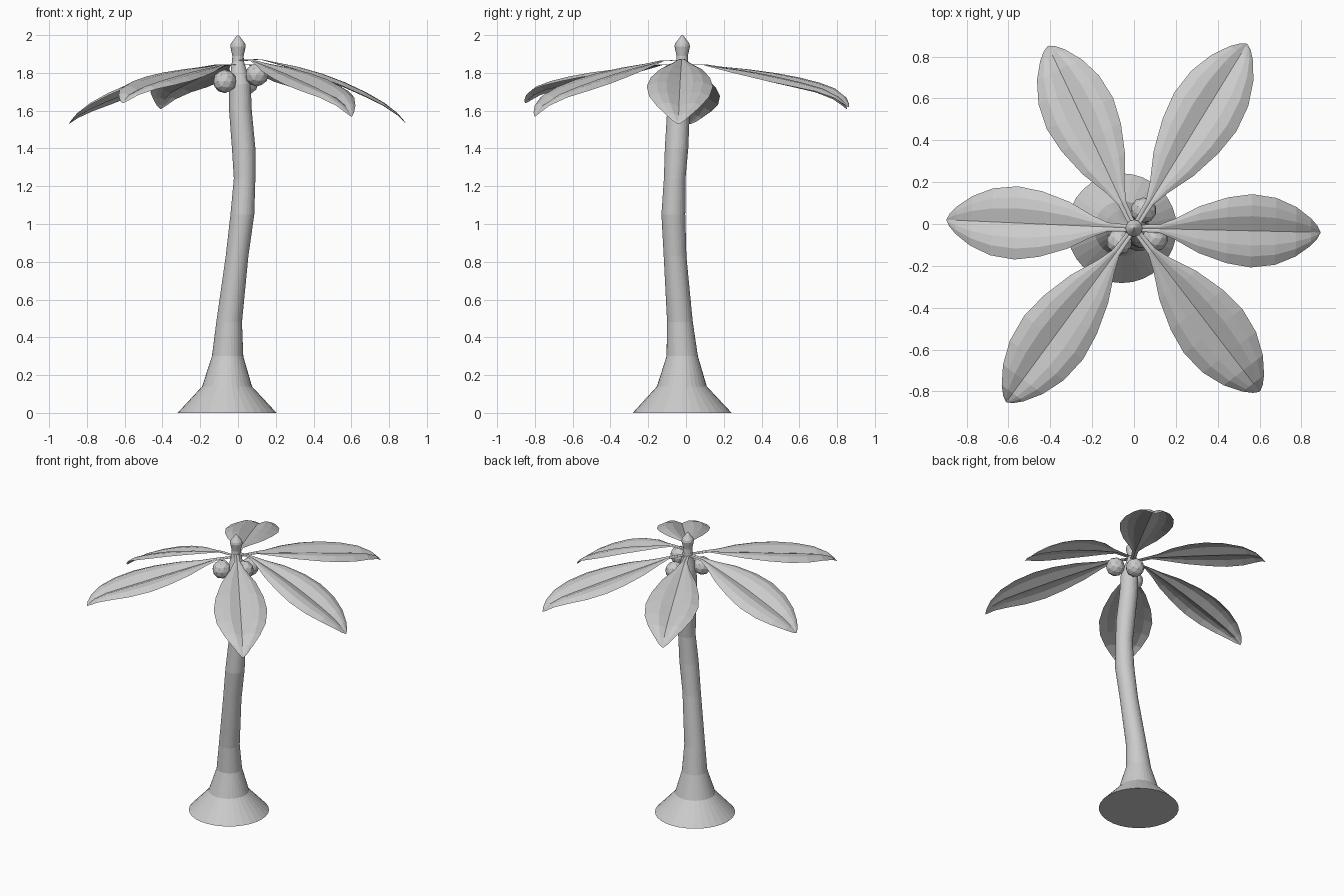
import bpy, bmesh, math
from mathutils import Vector

cube = bpy.data.objects.get("Cube")
if cube:
    bpy.data.objects.remove(cube, do_unlink=True)

grey = bpy.data.materials.new("light_grey")
grey.use_nodes = True
grey.diffuse_color = (0.6, 0.6, 0.6, 1)
grey.node_tree.nodes["Principled BSDF"].inputs["Base Color"].default_value = (0.6, 0.6, 0.6, 1)


def make_object(name, bm):
    mesh = bpy.data.meshes.new(name)
    bm.to_mesh(mesh)
    bm.free()
    mesh.materials.append(grey)
    obj = bpy.data.objects.new(name, mesh)
    bpy.context.collection.objects.link(obj)
    return obj


def bridge_rows(bm, rows, closed):
    for a, b in zip(rows, rows[1:]):
        n = len(a)
        for i in range(n if closed else n - 1):
            j = (i + 1) % n
            bm.faces.new((a[i], a[j], b[j], b[i]))


def stacked_rings(name, rings, sides):
    """Closed tube through rings given as (x, y, z, radius)."""
    bm = bmesh.new()
    rows = []
    for x, y, z, r in rings:
        angles = [math.tau * i / sides for i in range(sides)]
        rows.append([bm.verts.new((x + r * math.cos(a), y + r * math.sin(a), z)) for a in angles])
    bridge_rows(bm, rows, True)
    bm.faces.new(rows[0][::-1])
    bm.faces.new(rows[-1])
    return make_object(name, bm)


# Leaning trunk with flared foot
stacked_rings("trunk", [
    (-0.058, -0.02, 0, 0.262), (-0.058, -0.022, 0.14, 0.132), (-0.055, -0.02, 0.3, 0.083),
    (-0.047, -0.032, 0.48, 0.068), (-0.005, -0.058, 0.83, 0.06), (0.023, -0.067, 1.05, 0.063),
    (0.035, -0.06, 1.24, 0.057), (0.03, -0.05, 1.4, 0.062), (0.013, -0.04, 1.6, 0.06),
    (0.01, -0.035, 1.74, 0.057), (0.0, -0.02, 1.86, 0.032)], 32)

# Pointed bud at the top
stacked_rings("crown_bud", [
    (0, -0.02, 1.84, 0.032), (0, -0.02, 1.89, 0.03), (0, -0.02, 1.94, 0.041),
    (0, -0.02, 1.955, 0.038), (0, -0.02, 1.99, 0.012), (0, -0.02, 2.0, 0.003)], 16)

# Faceted nuts
for i, centre in enumerate([(-0.07, -0.085, 1.755), (0.1, -0.07, 1.79), (0.045, 0.065, 1.745)]):
    bm = bmesh.new()
    bmesh.ops.create_icosphere(bm, subdivisions=2, radius=0.062)
    bmesh.ops.translate(bm, verts=bm.verts, vec=centre)
    make_object(f"nut_{i + 1}", bm)

# Leaf outline: (distance along, half width)
OUTLINE = [(0.02, 0.016), (0.14, 0.021), (0.22, 0.05), (0.35, 0.112), (0.5, 0.157), (0.63, 0.175),
           (0.76, 0.16), (0.87, 0.118), (0.95, 0.065), (0.985, 0.03), (1.0, 0.004)]
# Leaf section: (across, height) per half width, with a sunken midrib and lowered edges
SECTION = [(-1, -0.13), (-0.7, 0), (-0.4, 0), (0, -0.16), (0.4, 0), (0.7, 0), (1, -0.13)]


def leaf(name, root_z, tip, bend, hook, tilt=0):
    """Drooping blade; bend is the droop exponent and hook the share dropped at the tip."""
    hub = Vector((0, -0.02, root_z))
    reach = Vector(tip) - hub
    side = Vector((-reach.y, reach.x, 0)).normalized()
    bm = bmesh.new()
    rows = []
    for t, half in OUTLINE:
        drop = (1 - hook) * t ** bend + hook * t ** 20
        rise = 0.01 * math.exp(-((t - 0.1) / 0.08) ** 2)
        mid = hub + Vector((reach.x * t, reach.y * t, reach.z * drop + rise))
        rows.append([bm.verts.new(mid + side * half * s + Vector((0, 0, half * (h + tilt * s))))
                     for s, h in SECTION])
    bridge_rows(bm, rows, False)
    bmesh.ops.recalc_face_normals(bm, faces=bm.faces)
    if sum(f.normal.z for f in bm.faces) < 0:
        bmesh.ops.reverse_faces(bm, faces=bm.faces)
    make_object(name, bm)


leaf("leaf_left", 1.87, (0.89, -0.04, 1.53), 2.0, 0.12)
leaf("leaf_right", 1.84, (-0.895, 0.02, 1.53), 1.9, 0.12, 0.15)
leaf("leaf_back_right", 1.84, (-0.41, 0.85, 1.61), 1.9, 0.3)
leaf("leaf_back_left", 1.84, (0.54, 0.86, 1.62), 1.9, 0.3)
leaf("leaf_front_right", 1.84, (-0.61, -0.85, 1.64), 1.9, 0.3)
leaf("leaf_front_left", 1.865, (0.6, -0.8, 1.57), 1.7, 0.25)
